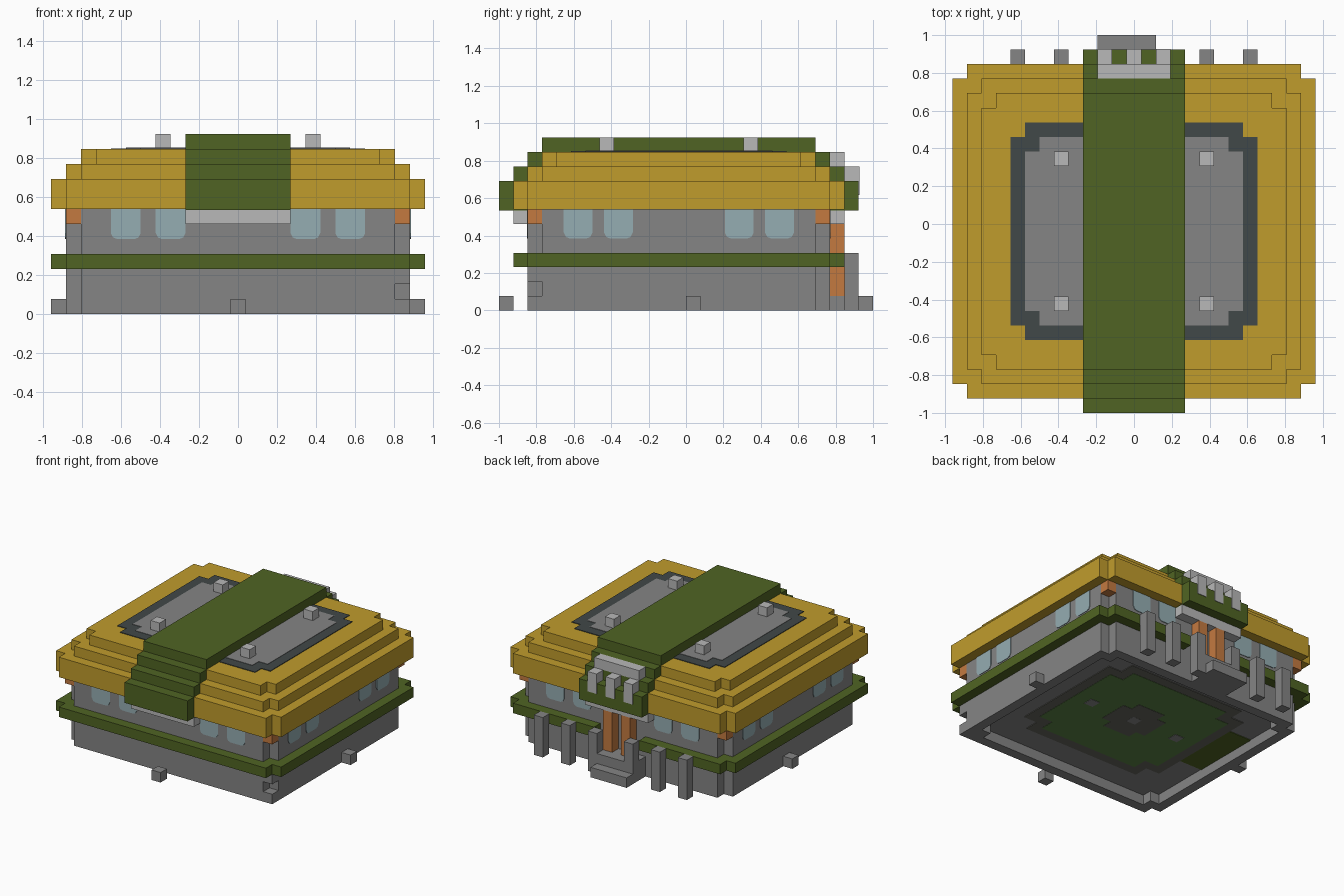
import bpy, bmesh
from mathutils import Vector

U = 1 / 13          # one block of the building grid
T = 0.06            # thickness of painted plates, in blocks

cube = bpy.data.objects.get("Cube")
if cube:
    bpy.data.objects.remove(cube)


def material(name, hex_code):
    def lin(v):
        v /= 255
        return v / 12.92 if v <= 0.04045 else ((v + 0.055) / 1.055) ** 2.4
    col = [lin(c) for c in bytes.fromhex(hex_code)] + [1]
    m = bpy.data.materials.new(name)
    m.use_nodes = True
    m.diffuse_color = col
    bsdf = m.node_tree.nodes["Principled BSDF"]
    bsdf.inputs["Base Color"].default_value = col
    bsdf.inputs["Roughness"].default_value = 0.9
    return m


yellow = material("roof_yellow", "C09C2C")
olive = material("olive_green", "506423")
grey = material("wall_grey", "858585")
light = material("light_grey", "B8B8B8")
slate = material("dark_slate", "414848")
orange = material("copper_orange", "C47A40")
blue = material("window_blue", "95ADB2")
rug_green = material("rug_green", "5C8245")
rug_grey = material("rug_grey", "66665E")


def finish(name, bm, mat):
    bmesh.ops.recalc_face_normals(bm, faces=bm.faces)
    bmesh.ops.scale(bm, vec=(U, U, U), verts=bm.verts)
    mesh = bpy.data.meshes.new(name)
    bm.to_mesh(mesh)
    bm.free()
    mesh.materials.append(mat)
    ob = bpy.data.objects.new(name, mesh)
    bpy.context.collection.objects.link(ob)
    return ob


def block(name, x, y, z, mat):
    """Box from three (low, high) ranges in blocks."""
    bm = bmesh.new()
    bmesh.ops.create_cube(bm, size=1)
    for v in bm.verts:
        v.co = [r[0] + (c + 0.5) * (r[1] - r[0]) for r, c in zip((x, y, z), v.co)]
    return finish(name, bm, mat)


def prism(name, points, push, mat):
    """Closed outline pushed out along a vector."""
    bm = bmesh.new()
    face = bm.faces.new([bm.verts.new(p) for p in points])
    out = bmesh.ops.extrude_face_region(bm, geom=[face])["geom"]
    bmesh.ops.translate(bm, vec=Vector(push),
                        verts=[g for g in out if isinstance(g, bmesh.types.BMVert)])
    return finish(name, bm, mat)


def plan(hx, y0, y1, z, n=1):
    """Rectangle whose corners are stepped in by n."""
    cy, hy = (y0 + y1) / 2, (y1 - y0) / 2
    pts = []
    for sx, sy in ((1, 1), (-1, 1), (-1, -1), (1, -1)):
        corner = [(hx, hy - n), (hx - n, hy - n), (hx - n, hy)]
        if sx * sy < 0:
            corner.reverse()
        pts += [(sx * a, cy + sy * b, z) for a, b in corner]
    return pts


def slab(name, hx, y0, y1, z0, z1, mat, n=1):
    return prism(name, plan(hx, y0, y1, z0, n), (0, 0, z1 - z0), mat)


# Walls over a hollow foundation rim
slab("walls", 11.5, -11, 10, 1, 7, grey)
bm = bmesh.new()
loops = [[bm.verts.new(p) for p in plan(hx, y0, y1, z)]
         for hx, y0, y1, z in ((11.5, -11, 10, 0), (11.5, -11, 10, 1),
                               (10.5, -10, 9, 1), (10.5, -10, 9, 0))]
for k in range(4):
    a, b = loops[k], loops[(k + 1) % 4]
    for i in range(12):
        j = (i + 1) % 12
        bm.faces.new((a[i], a[j], b[j], b[i]))
finish("foundation_rim", bm, grey)
for z in (0, 2):
    block("corner_stone", (10.5, 11.5), (-11, -10), (z, z + 1), grey)

# Copper blocks in the wall corners
for sx in (-11.5, 10.5):
    for y in (-11, 9):
        block("corner_bracket", (sx, sx + 1), (y, y + 1), (6, 7), orange)

# Green belt, open at the rear doorway
belt = [p for p in plan(12.5, -12, 11, 3)]
door = [(2.5, 11, 3), (2.5, 9.5, 3), (-2.5, 9.5, 3), (-2.5, 11, 3)]
prism("belt", belt[:3] + door + belt[3:], (0, 0, 1), olive)

# Stepped roof and the ribbon running over it
for i, (z0, z1) in enumerate(((7, 9), (9, 10), (10, 11))):
    slab("roof_tier", 12.5 - i, -12 + i, 11 - i, z0, z1, yellow)
for i, (z0, z1) in enumerate(((7 - T, 9), (9, 10), (10, 11), (11, 12))):
    block("roof_ribbon", (-3.5, 3.5), (-13 + i, 12 - i), (z0, z1), olive)
slab("roof_border", 8.5, -8, 7, 11, 11 + T, slate)
slab("roof_panel", 7.5, -7, 6, 11 + T, 11 + 1.6 * T, grey)
for x in (-5, 5):
    for y in (-6, 4):
        block("roof_stud", (x - 0.5, x + 0.5), (y, y + 1), (11, 12), light)

# Pale lintels under the ribbon ends, and the rear crest
for y in (-12, 10):
    block("lintel", (-3.5, 3.5), (y, y + 1), (6, 7 - T), light)
block("crest_bar", (-2.5, 2.5), (10, 11), (10, 11), light)
for x in (-2, 0, 2):
    block("crest_tooth", (x - 0.5, x + 0.5), (11, 12 + T), (8, 10), light)


# Windows with trimmed lower corners on all four sides
def window(to_wall, centre, push):
    outline = [(-1, 7), (-1, 5.4), (-0.85, 5.1), (-0.6, 5), (0.6, 5), (0.85, 5.1), (1, 5.4), (1, 7)]
    prism("window", [to_wall(centre + a, z) for a, z in outline], push, blue)


for c in (-7.5, -4.5, 4.5, 7.5):
    for y, s in ((-11, -1), (10, 1)):
        window(lambda a, z: (a, y, z), c, (0, s * T, 0))
    for s in (-1, 1):
        window(lambda a, z: (s * 11.5, a - 0.5, z), c * 14 / 15, (s * T, 0, 0))

# Rear doorway, steps and fence posts
for x in (-1, 1):
    block("door_post", (x - 0.5, x + 0.5), (10, 11), (1, 6), orange)
block("upper_step", (-2.5, 1.5), (10, 12), (0, 2), grey)
block("lower_step", (-2.5, 1.5), (12, 13), (0, 1), grey)
for x in (-8, -5, -2, 2, 5, 8):
    block("fence_post", (x - 0.5, x + 0.5), (11, 12), (0, 4), grey)

# Small ground markers on the other three sides
block("front_marker", (-0.5, 0.5), (-13, -12), (0, 1), grey)
for x in (-12.5, 11.5):
    block("side_marker", (x, x + 1), (0, 1), (0, 1), grey)

# Painted floor seen from underneath
slab("floor_border", 8, -7.5, 7.5, 1 - T, 1, rug_grey, 1.5)
slab("floor_rug", 7, -6.5, 6.5, 1 - 1.4 * T, 1 - T, rug_green, 1.5)
slab("rug_centre", 2.5, -2.5, 2.5, 1 - 1.8 * T, 1 - 1.4 * T, rug_grey)
for x in (-5, 0, 5):
    block("rug_spot", (x - 0.5, x + 0.5), (-0.5, 0.5), (1 - 2 * T, 1 - T), grey)
block("floor_mat", (-10.5, -8), (-3, 4), (1 - T, 1), olive)
